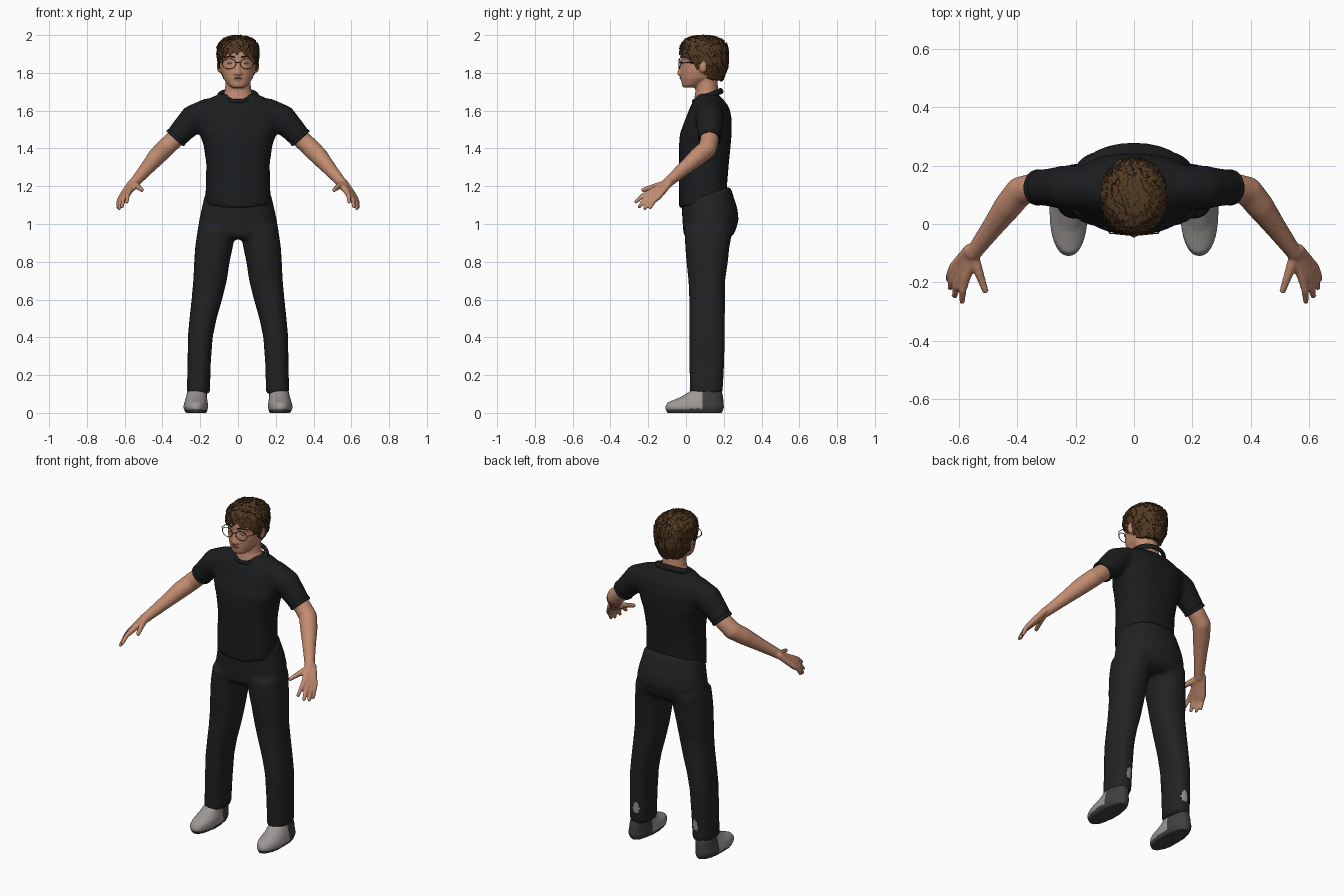
import bpy, bmesh, math, random
from mathutils import Vector, Matrix

cube = bpy.data.objects.get("Cube")
if cube:
    bpy.data.objects.remove(cube)
random.seed(4)


def material(name, r, g, b):
    m = bpy.data.materials.new(name)
    m.use_nodes = True
    m.diffuse_color = (r, g, b, 1)
    m.node_tree.nodes["Principled BSDF"].inputs["Base Color"].default_value = (r, g, b, 1)
    return m


SKIN = material("skin", 0.54, 0.26, 0.16)
LIP = material("lip", 0.36, 0.14, 0.1)
SHIRT = material("shirt black", 0.011, 0.012, 0.013)
PANTS = material("trouser black", 0.016, 0.016, 0.017)
SHOE = material("shoe grey", 0.33, 0.31, 0.3)
SOLE = material("sole dark grey", 0.05, 0.05, 0.052)
HAIR = material("hair brown", 0.085, 0.042, 0.016)
STRAND = material("strand dark brown", 0.035, 0.018, 0.008)
FRAME = material("spectacle frame", 0.09, 0.04, 0.025)
EYE = material("eye", 0.5, 0.42, 0.38)


def loft(bm, sections, power=2.3, tilt=0, n=32):
    """Closed stack of rounded rings: (cx, cy, z, rx, ry); tilt lifts the back of the first ring."""
    rings = []
    for k, (cx, cy, z, rx, ry) in enumerate(sections):
        ring = []
        for i in range(n):
            a = math.tau * i / n
            c, s = math.cos(a), math.sin(a)
            x = rx * math.copysign(abs(c) ** (2 / power), c)
            y = ry * math.copysign(abs(s) ** (2 / power), s)
            ring.append(bm.verts.new((cx + x, cy + y, z + (tilt * y if k == 0 else 0))))
        rings.append(ring)
    for a, b in zip(rings, rings[1:]):
        for i in range(n):
            j = (i + 1) % n
            bm.faces.new((a[i], a[j], b[j], b[i]))
    bm.faces.new(rings[0][::-1])
    bm.faces.new(rings[-1])


def ball(bm, center, size):
    bmesh.ops.create_uvsphere(bm, u_segments=16, v_segments=10, radius=1,
                              matrix=Matrix.Translation(center) @ Matrix.Diagonal((*size, 1)))


def chain(bm, points, flat_end=False, n=16):
    """Tapered limb through points (x, y, z, radius) with round joints."""
    for k, (p, q) in enumerate(zip(points, points[1:])):
        a, b = Vector(p[:3]), Vector(q[:3])
        turn = (b - a).to_track_quat('Z', 'Y').to_matrix().to_4x4()
        bmesh.ops.create_cone(bm, cap_ends=True, segments=n, radius1=p[3], radius2=q[3],
                              depth=(b - a).length, matrix=Matrix.Translation((a + b) / 2) @ turn)
        ball(bm, a, [p[3]] * 3)
        if k == len(points) - 2 and not flat_end:
            ball(bm, b, [q[3]] * 3)


def build(name, bm, *mats, voxel=0, smooth=6):
    """Make the object; with a voxel size, fuse the pieces into one smooth skin."""
    bmesh.ops.recalc_face_normals(bm, faces=bm.faces)
    me = bpy.data.meshes.new(name)
    bm.to_mesh(me)
    bm.free()
    ob = bpy.data.objects.new(name, me)
    bpy.context.collection.objects.link(ob)
    if voxel:
        r = ob.modifiers.new("fuse", 'REMESH')
        r.mode, r.voxel_size = 'VOXEL', voxel
        s = ob.modifiers.new("soften", 'SMOOTH')
        s.factor, s.iterations = 0.5, smooth
        fused = bpy.data.meshes.new_from_object(ob.evaluated_get(bpy.context.evaluated_depsgraph_get()))
        ob.modifiers.clear()
        ob.data = fused
    ob.data.materials.clear()
    for m in mats:
        ob.data.materials.append(m)
    ob.data.polygons.foreach_set("use_smooth", [True] * len(ob.data.polygons))
    return ob


def torus(name, mat, loc, rot, scale, major, minor):
    bpy.ops.mesh.primitive_torus_add(major_segments=40, minor_segments=10, location=loc,
                                     rotation=rot, major_radius=major, minor_radius=minor)
    ob = bpy.context.object
    ob.name, ob.scale = name, scale
    ob.data.materials.append(mat)
    bpy.ops.object.shade_smooth()


# Shirt: torso and both sleeves
bm = bmesh.new()
loft(bm, [(0, .09, 1.12, .173, .127), (0, .09, 1.2, .171, .127), (0, .095, 1.32, .168, .132),
          (0, .1, 1.42, .183, .137), (0, .105, 1.48, .205, .137), (0, .12, 1.56, .215, .122),
          (0, .125, 1.62, .2, .103), (0, .12, 1.665, .15, .073), (0, .115, 1.69, .1, .05)], 2.4, .3)
for s in (1, -1):
    chain(bm, [(s * .16, .125, 1.59, .075), (s * .235, .125, 1.555, .077),
               (s * .29, .125, 1.5, .066), (s * .332, .125, 1.453, .06)], True)
build("shirt", bm, SHIRT, voxel=.011, smooth=8)
torus("shirt_collar", SHIRT, (0, .115, 1.675), (.4, 0, 0), (1, .78, 1.3), .1, .013)
for s, side in ((1, "left"), (-1, "right")):
    torus(side + "_cuff", SHIRT, (s * .328, .125, 1.458), (0, s * 2.41, 0), (1, 1, 1.8), .056, .006)

# Trousers, with a small worn patch behind each ankle
bm = bmesh.new()
loft(bm, [(0, .105, 1.16, .174, .13), (0, .125, 1.08, .193, .148), (0, .13, 1.02, .206, .149),
          (0, .122, .95, .217, .136), (0, .115, .92, .2, .11)], 2.2, .3)
for s in (1, -1):
    loft(bm, [(s * .112, .12, .98, .1, .13), (s * .127, .113, .88, .1, .117),
              (s * .138, .112, .8, .094, .11), (s * .148, .11, .7, .089, .097),
              (s * .165, .112, .6, .081, .095), (s * .185, .112, .5, .072, .094),
              (s * .2, .112, .4, .066, .094), (s * .206, .11, .25, .061, .092),
              (s * .21, .107, .1, .062, .087)], 2.3)
pants = build("trousers", bm, PANTS, SHOE, voxel=.011, smooth=8)
for f in pants.data.polygons:
    c = f.center
    if c.y > .15 and math.hypot((abs(c.x) - .198) / .02, (c.z - .2) / .034) < 1:
        f.material_index = 1

for s, side in ((1, "left"), (-1, "right")):
    # Shoe: dark heel and sole, light upper
    bm = bmesh.new()
    loft(bm, [(s * .222, .045, 0, .056, .146), (s * .224, .045, .03, .066, .157),
              (s * .222, .05, .055, .062, .149), (s * .22, .085, .085, .055, .112),
              (s * .215, .112, .125, .05, .075)], 2.2)
    shoe = build(side + "_shoe", bm, SHOE, SOLE, voxel=.007, smooth=3)
    for f in shoe.data.polygons:
        f.material_index = int(f.center.y > .09 or f.center.z < .02)

    # Bare arm, palm, fingers and thumb
    bm = bmesh.new()
    chain(bm, [(s * .29, .125, 1.49, .048), (s * .345, .124, 1.44, .049), (s * .39, .112, 1.398, .05),
               (s * .43, .063, 1.357, .048), (s * .485, -.012, 1.292, .037), (s * .55, -.1, 1.217, .027)])
    index, little = Vector((.575, -.183, 1.172)), Vector((.618, -.148, 1.142))
    tips = [(.588, -.265, 1.118), (.614, -.246, 1.093), (.629, -.218, 1.083), (.635, -.188, 1.088)]
    for i, tip in enumerate(tips):
        knuckle = index.lerp(little, i / 3)
        wrist = Vector((.543 + .007 * i, -.1 + .004 * i, 1.217))
        middle = knuckle.lerp(Vector(tip), .5) + Vector((.004, -.004, .006))
        path = [(wrist, .02), (knuckle, .0165), (middle, .0125), (Vector(tip), .0105)]
        chain(bm, [(s * p.x, p.y, p.z, r) for p, r in path], n=12)
    chain(bm, [(s * .548, -.115, 1.21, .02), (s * .53, -.168, 1.198, .016),
               (s * .509, -.228, 1.18, .0115)], n=12)
    build(side + "_arm", bm, SKIN, voxel=.006, smooth=4)

# Head, neck, ears, nose and brow
bm = bmesh.new()
loft(bm, [(0, .02, 1.722, .034, .036), (0, .03, 1.735, .052, .052), (0, .06, 1.77, .077, .086),
          (0, .08, 1.81, .09, .109), (0, .09, 1.86, .096, .118), (0, .092, 1.9, .098, .12),
          (0, .092, 1.94, .09, .11), (0, .092, 1.97, .062, .077)], 2.2)
loft(bm, [(0, .115, 1.6, .098, .075), (0, .112, 1.665, .09, .068), (0, .11, 1.7, .071, .06),
          (0, .108, 1.74, .067, .06), (0, .1, 1.8, .066, .06)], 2)
chain(bm, [(0, -.022, 1.855, .009), (0, -.031, 1.812, .012), (0, -.034, 1.798, .014)])
for s in (1, -1):
    ball(bm, (s * .099, .09, 1.836), (.013, .023, .036))
    ball(bm, (s * .014, -.026, 1.797), (.01, .012, .009))
    chain(bm, [(s * .018, -.023, 1.88, .008), (s * .065, -.004, 1.88, .008)])
ball(bm, (0, -.006, 1.74), (.028, .016, .016))
ball(bm, (0, -.022, 1.772), (.026, .01, .011))
build("head", bm, SKIN, voxel=.006, smooth=4)

# Mouth, eyes, brows and spectacles
bm = bmesh.new()
ball(bm, (0, -.029, 1.772), (.024, .005, .004))
build("mouth", bm, LIP)
bm = bmesh.new()
for s in (1, -1):
    ball(bm, (s * .042, -.016, 1.852), (.014, .009, .006))
build("eyes", bm, EYE)
bm = bmesh.new()
for s in (1, -1):
    chain(bm, [(s * .02, -.029, 1.884, .004), (s * .045, -.023, 1.888, .004), (s * .068, -.008, 1.882, .003)])
build("eyebrows", bm, STRAND)
bm = bmesh.new()
chain(bm, [(-.013, -.037, 1.855, .002), (.013, -.037, 1.855, .002)], n=8)
for s, side in ((1, "left"), (-1, "right")):
    chain(bm, [(s * .082, -.032, 1.855, .002), (s * .1, -.01, 1.856, .002), (s * .106, .085, 1.852, .002)], n=8)
    torus(side + "_rim", FRAME, (s * .047, -.035, 1.848), (math.pi / 2, 0, s * .1), (1, .78, 1), .035, .002)
build("spectacle_arms", bm, FRAME)

# Hair cap, trimmed along a hairline that drops towards the nape
bm = bmesh.new()
loft(bm, [(0, .105, 1.765, .07, .09), (0, .1, 1.83, .104, .122), (0, .095, 1.9, .112, .13),
          (0, .095, 1.945, .107, .124), (0, .092, 1.975, .085, .1), (0, .09, 1.992, .05, .062),
          (0, .09, 1.998, .02, .025)], 2.2)
hair = build("hair", bm, HAIR, voxel=.008, smooth=3)
bm = bmesh.new()
bm.from_mesh(hair.data)
low = [f for f in bm.faces
       if f.calc_center_median().z < 1.907 - .9 * (max(f.calc_center_median().y, -.03) + .03)
       + random.uniform(-.006, .006)]
bmesh.ops.delete(bm, geom=low, context='FACES')
roots = [(f.calc_center_median(), f.normal.copy()) for f in bm.faces]
bm.to_mesh(hair.data)
bm.free()

# Short tufts lying on the cap
for name, mat, count, size in (("hair_tufts", HAIR, 260, (.012, .036, .007)),
                               ("hair_strands", STRAND, 150, (.0025, .04, .006))):
    bm = bmesh.new()
    for c, n in random.sample(roots, min(count, len(roots))):
        down = Vector((random.uniform(-.5, .5), .5, -.8))
        along = (down - n * down.dot(n)).normalized()
        turn = Matrix((along.cross(n), along, n)).transposed().to_4x4()
        bmesh.ops.create_cube(bm, size=1, matrix=Matrix.Translation(c) @ turn @ Matrix.Diagonal((*size, 1)))
    tufts = build(name, bm, mat)
    tufts.data.polygons.foreach_set("use_smooth", [False] * len(tufts.data.polygons))
